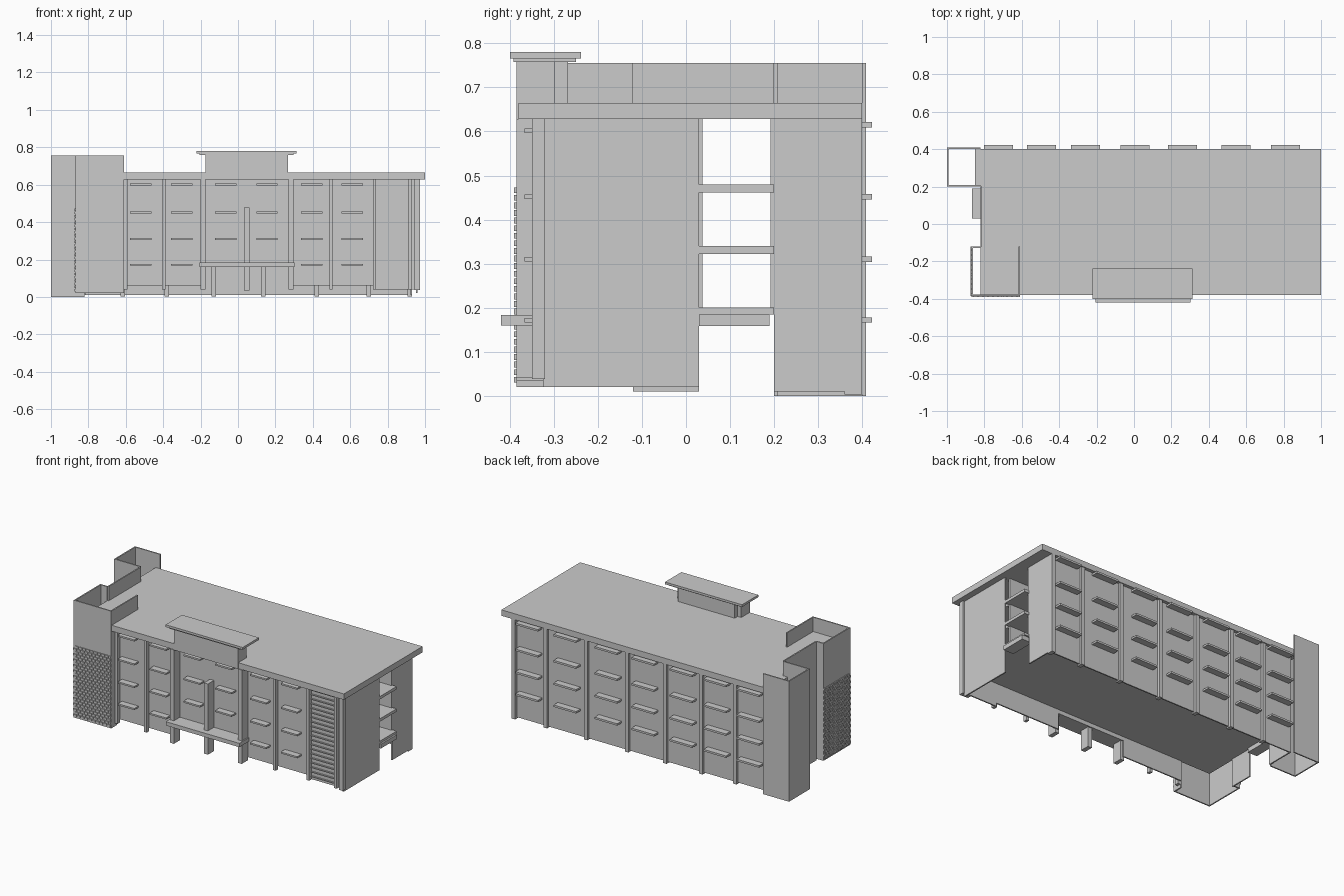
import bpy
import bmesh
from mathutils import Matrix, Vector

default_cube = bpy.data.objects.get("Cube")
if default_cube:
    bpy.data.objects.remove(default_cube, do_unlink=True)


def make_material(name, value):
    mat = bpy.data.materials.new(name)
    mat.use_nodes = True
    colour = (value, value, value, 1.0)
    mat.diffuse_color = colour
    mat.node_tree.nodes["Principled BSDF"].inputs["Base Color"].default_value = colour
    return mat


GREY = make_material("plain grey", 0.6)


def boxes(name, extents):
    """One object made of boxes, each given as (x range, y range, z range)."""
    bm = bmesh.new()
    for ranges in extents:
        low = Vector([min(r) for r in ranges])
        high = Vector([max(r) for r in ranges])
        place = Matrix.Translation((low + high) / 2) @ Matrix.Diagonal((high - low).to_4d())
        place[3][3] = 1.0
        bmesh.ops.create_cube(bm, size=1.0, matrix=place)
    mesh = bpy.data.meshes.new(name)
    bm.to_mesh(mesh)
    bm.free()
    mesh.materials.append(GREY)
    obj = bpy.data.objects.new(name, mesh)
    bpy.context.collection.objects.link(obj)
    return obj


def around(centre, half):
    return (centre - half, centre + half)


# Main levels and planes
EAVES, ROOF, PARAPET = 0.628, 0.665, 0.755
WEST, EAST, BACK_EAST = -0.82, 0.96, 0.93
FRONT, BACK = -0.325, 0.38
HALL_FRONT, HALL_BACK = 0.03, 0.2
T = 0.008
storeys = [0.172, 0.31, 0.452]
tower_side = -0.61

# Roof slab and the open floor slabs
boxes("roof_slab", [((WEST, 1.0), (-0.38, 0.4), (EAVES, ROOF)),
                    ((-0.85, WEST), (HALL_BACK, 0.4), (EAVES, ROOF))])
boxes("floor_slabs", [((WEST, BACK_EAST), (FRONT, BACK - T), z)
                      for z in ((0.185, 0.2), (0.322, 0.34), (0.462, 0.48))])
boxes("corridor_slab_ends", [((BACK_EAST, EAST), (HALL_FRONT, HALL_BACK), z)
                             for z in ((0.185, 0.2), (0.322, 0.34), (0.462, 0.48))])
boxes("corridor_canopies", [(x, (HALL_FRONT, 0.19), (0.158, 0.185))
                            for x in ((0.9, 0.97), (-0.865, -0.8))])

# Outer walls, open underneath
boxes("front_wall", [
    ((tower_side, -0.19), (FRONT, FRONT + T), (0.06, EAVES)),
    ((-0.19, 0.28), (FRONT, FRONT + T), (0.16, EAVES)),
    ((0.28, 0.73), (FRONT, FRONT + T), (0.06, EAVES)),
    ((0.73, EAST), (FRONT, FRONT + T), (0.04, EAVES))])
boxes("back_wall", [((WEST, BACK_EAST), (BACK - T, BACK), (0.01, EAVES))])
boxes("end_walls", [
    ((EAST - T, EAST), (FRONT, HALL_FRONT), (0.02, EAVES)),
    ((BACK_EAST - T, BACK_EAST), (HALL_BACK, BACK), (0.01, EAVES)),
    ((WEST, WEST + T), (-0.12, HALL_FRONT), (0.01, EAVES)),
    ((WEST, WEST + T), (HALL_BACK, BACK), (0.01, EAVES))])
boxes("corridor_walls", [((WEST, BACK_EAST), (y - T, y + T), (0.185, EAVES))
                         for y in (HALL_FRONT, HALL_BACK)])

# Back pilasters and rows of window awnings
boxes("back_pilasters", [(around(x, 0.012), (0.36, 0.395), (0.003, EAVES))
                         for x in (-0.615, -0.38, -0.13, 0.135, 0.42, 0.7)]
      + [((0.905, BACK_EAST), (0.36, 0.4), (0.003, EAVES))])
boxes("back_awnings", [(around(x, 0.078), (BACK, 0.422), around(z, 0.006))
                       for x in (-0.725, -0.495, -0.26, 0.005, 0.26, 0.545, 0.81)
                       for z in storeys + [0.615]])

# Front pilasters, deep entrance fins and window awnings
boxes("front_pilasters", [(around(x, 0.009), (-0.35, FRONT), (0.04, EAVES))
                          for x in (-0.6, -0.397, 0.497, 0.73, 0.92)])
boxes("entrance_fins", [(around(x, 0.013), (-0.385, FRONT), (0.04, EAVES))
                        for x in (-0.188, 0.283)])
boxes("entrance_post", [(around(0.047, 0.014), (-0.385, FRONT), (0.035, 0.478))])
boxes("east_corner_post", [((0.945, 0.972), (-0.35, -0.32), (0.038, EAVES))])
boxes("front_awnings", [(around(x, 0.057), (-0.366, FRONT), around(z, 0.005))
                        for x in (-0.52, -0.3, -0.065, 0.155, 0.395, 0.61)
                        for z in storeys + [0.602]])
boxes("entrance_canopy", [((-0.207, 0.303), (-0.42, FRONT), (0.16, 0.184))])

# Slatted stair window in the east bay
boxes("stair_window_slats", [((0.74, 0.91), (FRONT - T, FRONT), around(0.06 + i * 0.0285, 0.003))
                             for i in range(20)])

# Roof pavilion over the entrance
boxes("roof_pavilion", [((-0.175, 0.268), (-0.385, -0.297), (EAVES, 0.762)),
                        ((-0.15, 0.243), (-0.297, -0.268), (ROOF, 0.762))])
boxes("pavilion_cap", [((-0.222, 0.312), (-0.4, -0.238), (0.766, 0.78)),
                       ((-0.205, 0.296), (-0.392, -0.25), (0.758, 0.766))])

# Front tower: thin shell open to the roof, with a low parapet behind
TW, TF, TB = -0.87, -0.385, -0.12
boxes("front_tower", [
    ((TW, tower_side), (TF, TF + T), (0.02, PARAPET)),
    ((TW, TW + T), (TF, TB), (0.02, PARAPET)),
    ((tower_side - T, tower_side), (TF, FRONT), (0.02, PARAPET)),
    ((tower_side - T, tower_side), (FRONT, TB), (ROOF, PARAPET)),
    ((TW, WEST), (TB - T, TB), (0.02, PARAPET))])
boxes("roof_parapet", [((WEST, WEST + T), (TB, HALL_BACK), (EAVES, PARAPET))])

# Back tower: thin open shaft
boxes("back_tower", [
    ((-1.0, -1.0 + T), (HALL_BACK, 0.408), (0.0, PARAPET)),
    ((-1.0, WEST), (0.4, 0.408), (0.0, PARAPET)),
    ((-1.0, WEST), (HALL_BACK, HALL_BACK + T), (0.0, PARAPET))])

# Staggered brick cladding on the front tower
bricks = []
ROWS, COURSE, LENGTH = 26, 0.0172, 0.026
for row in range(ROWS):
    z = (0.03 + row * COURSE, 0.03 + row * COURSE + 0.013)
    shift = (row % 2) * LENGTH / 2
    for i in range(10):
        x = TW + shift + i * LENGTH
        bricks.append(((x, min(x + 0.022, tower_side)), (TF - 0.005, TF), z))
        y = TF + shift + i * LENGTH
        bricks.append(((TW - 0.005, TW), (y, min(y + 0.022, TB)), z))
boxes("tower_bricks", bricks)
